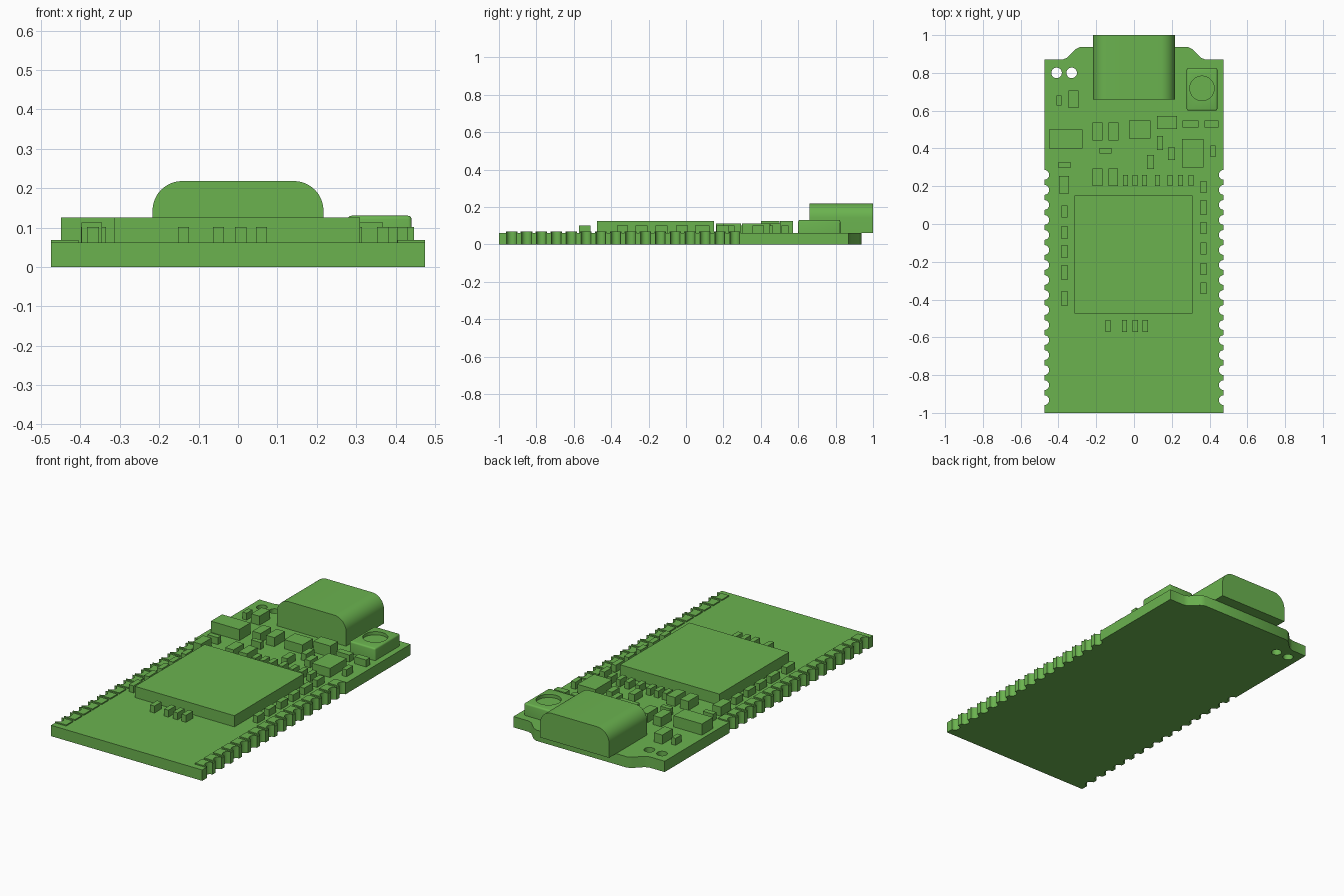
import bpy, bmesh, math

cube = bpy.data.objects.get("Cube")
if cube:
    bpy.data.objects.remove(cube, do_unlink=True)

green = bpy.data.materials.new("board green")
green.use_nodes = True
COLOR = (0.145, 0.448, 0.078, 1)
green.diffuse_color = COLOR
green.node_tree.nodes["Principled BSDF"].inputs["Base Color"].default_value = COLOR

TOP = 0.0615       # board surface
PAD_TOP = 0.068
HALF = 0.475       # half board width


def finish(bm, name):
    bmesh.ops.recalc_face_normals(bm, faces=bm.faces)
    me = bpy.data.meshes.new(name)
    bm.to_mesh(me)
    bm.free()
    ob = bpy.data.objects.new(name, me)
    me.materials.append(green)
    bpy.context.collection.objects.link(ob)
    return ob


def activate(ob):
    bpy.ops.object.select_all(action='DESELECT')
    ob.select_set(True)
    bpy.context.view_layer.objects.active = ob


def add_box(bm, x0, x1, y0, y1, z0, z1):
    vs = bmesh.ops.create_cube(bm, size=1)["verts"]
    for v in vs:
        v.co.x = x1 if v.co.x > 0 else x0
        v.co.y = y1 if v.co.y > 0 else y0
        v.co.z = z1 if v.co.z > 0 else z0
    return vs


def add_prism(bm, points, offset):
    face = bm.faces.new([bm.verts.new(p) for p in points])
    new = bmesh.ops.extrude_face_region(bm, geom=[face])["geom"]
    bmesh.ops.translate(bm, vec=offset,
                        verts=[g for g in new if isinstance(g, bmesh.types.BMVert)])


def add_cylinder(bm, x, y, r, z0, z1, n=24):
    ring = [(x + r * math.cos(2 * math.pi * i / n),
             y + r * math.sin(2 * math.pi * i / n), z0) for i in range(n)]
    add_prism(bm, ring, (0, 0, z1 - z0))


def cut(ob, cutter):
    mod = ob.modifiers.new("cut", 'BOOLEAN')
    mod.operation = 'DIFFERENCE'
    mod.solver = 'EXACT'
    mod.object = cutter
    activate(ob)
    bpy.ops.object.modifier_apply(modifier=mod.name)


def smooth(ob):
    activate(ob)
    bpy.ops.object.shade_smooth_by_angle(angle=math.radians(30))


# Board outline with the raised connector tab
half_outline = [(HALF, -1), (HALF, 0.87), (0.38, 0.87), (0.355, 0.88),
                (0.31, 0.925), (0.285, 0.937)]
outline = half_outline + [(-x, y) for x, y in reversed(half_outline)]
bm = bmesh.new()
add_prism(bm, [(x, y, 0) for x, y in outline], (0, 0, TOP))
board = finish(bm, "circuit_board")

# Edge pads
pad_rows = [0.26 - i * 0.0795 for i in range(16)]
bm = bmesh.new()
for y in pad_rows:
    for s in (-1, 1):
        xs = sorted((s * 0.405, s * HALF))
        add_box(bm, *xs, y - 0.031, y + 0.031, TOP, PAD_TOP)
pads = finish(bm, "edge_pads")

# Half-round edge notches and two mounting holes
bm = bmesh.new()
for y in pad_rows:
    for s in (-1, 1):
        add_cylinder(bm, s * HALF, y, 0.026, -0.05, 0.12)
for x in (-0.41, -0.33):
    add_cylinder(bm, x, 0.80, 0.028, -0.05, 0.12)
cutter = finish(bm, "notch_cutter")
cut(board, cutter)
cut(pads, cutter)
bpy.data.objects.remove(cutter, do_unlink=True)
smooth(board)
smooth(pads)

# Connector shell with rounded upper edges
W, H, R = 0.217, 0.218, 0.075
arc = [(W - R + R * math.cos(a), H - R + R * math.sin(a))
       for a in (math.pi / 2 * i / 12 for i in range(13))]
half = [(W, TOP)] + arc
profile = half + [(-x, z) for x, z in reversed(half)]
bm = bmesh.new()
add_prism(bm, [(x, 0.66, z) for x, z in profile], (0, 0.34, 0))
smooth(finish(bm, "connector_shell"))

# Push button housing with a round recess
bm = bmesh.new()
add_box(bm, 0.279, 0.441, 0.60, 0.825, TOP, 0.13)
edges = [e for e in bm.edges if max(v.co.z for v in e.verts) > 0.12]
bmesh.ops.bevel(bm, geom=edges, offset=0.009, segments=3, profile=0.5, affect='EDGES')
button = finish(bm, "push_button")
bm = bmesh.new()
add_cylinder(bm, 0.36, 0.718, 0.065, 0.112, 0.16, 32)
cutter = finish(bm, "button_cutter")
cut(button, cutter)
bpy.data.objects.remove(cutter, do_unlink=True)
smooth(button)

# Main chip and larger blocks: x0, x1, y0, y1, top
blocks = {
    "main_chip": (-0.315, 0.31, -0.475, 0.15, 0.125),
    "power_block": (-0.45, -0.272, 0.40, 0.50, 0.125),
    "driver_block": (0.122, 0.228, 0.503, 0.572, 0.125),
    "regulator_block": (-0.026, 0.088, 0.453, 0.548, 0.113),
    "memory_block": (0.254, 0.368, 0.30, 0.45, 0.113),
}
for name, (x0, x1, y0, y1, z) in blocks.items():
    bm = bmesh.new()
    add_box(bm, x0, x1, y0, y1, TOP, z)
    finish(bm, name)


# Small parts given as centre x, centre y, width, depth
def parts(name, items, top):
    bm = bmesh.new()
    for x, y, w, d in items:
        add_box(bm, x - w / 2, x + w / 2, y - d / 2, y + d / 2, TOP, top)
    finish(bm, name)


parts("capacitors", [(x, y, 0.052, 0.094) for x, y in
                     [(-0.32, 0.66), (-0.194, 0.49), (-0.108, 0.49),
                      (-0.371, 0.208), (-0.194, 0.247), (-0.11, 0.247)]], 0.113)
upright = [(-0.397, 0.653, 0.026, 0.053), (0.138, 0.428, 0.032, 0.074),
           (0.199, 0.372, 0.036, 0.068), (0.087, 0.328, 0.036, 0.074),
           (0.418, 0.386, 0.028, 0.06)]
flat = [(0.30, 0.53, 0.085, 0.037), (0.41, 0.53, 0.073, 0.037),
        (-0.151, 0.388, 0.062, 0.027), (-0.367, 0.312, 0.064, 0.03)]
parts("scattered_resistors", upright + flat, 0.101)
parts("upper_resistor_row", [(x, 0.23, 0.027, 0.058) for x in
                             (-0.045, 0.006, 0.056, 0.124, 0.19, 0.246, 0.302)], 0.101)
parts("lower_resistor_row", [(x, -0.541, 0.028, 0.063) for x in
                             (-0.138, -0.05, 0.007, 0.06)], 0.101)
parts("left_resistor_column", [(0.368, y, 0.03, d) for y, d in
                               ((0.195, 0.064), (0.087, 0.078), (-0.021, 0.064),
                                (-0.13, 0.064), (-0.238, 0.064), (-0.34, 0.06))], 0.101)
parts("right_resistor_column", [(-0.368, y, 0.03, d) for y, d in
                                ((0.067, 0.064), (-0.045, 0.068), (-0.146, 0.068),
                                 (-0.257, 0.078), (-0.394, 0.078))], 0.101)
